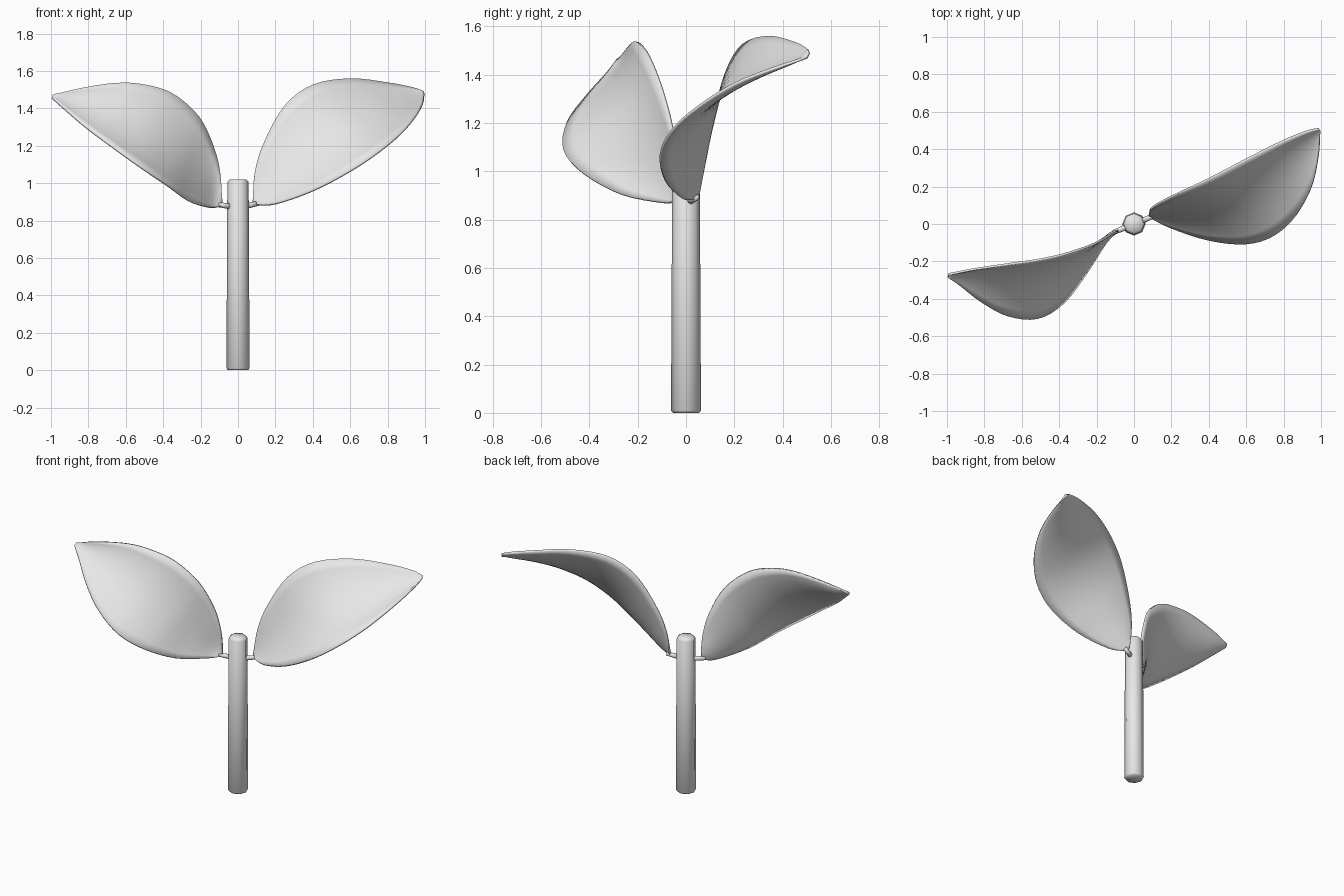
import bpy, bmesh, math
from mathutils import Vector

if "Cube" in bpy.data.objects:
    bpy.data.objects.remove(bpy.data.objects["Cube"])

grey = bpy.data.materials.new("plain_grey")
grey.diffuse_color = (0.8, 0.8, 0.8, 1)
grey.use_nodes = True
grey.node_tree.nodes["Principled BSDF"].inputs["Base Color"].default_value = grey.diffuse_color


def finish(name, bm):
    bmesh.ops.recalc_face_normals(bm, faces=bm.faces[:])
    for f in bm.faces:
        f.smooth = True
    me = bpy.data.meshes.new(name)
    bm.to_mesh(me)
    bm.free()
    me.materials.append(grey)
    ob = bpy.data.objects.new(name, me)
    bpy.context.collection.objects.link(ob)
    return ob


def tube(name, rings, sides):
    """Closed tube through (centre, radius) rings, sides facing along the path."""
    bm = bmesh.new()
    axis = (rings[-1][0] - rings[0][0]).normalized()
    q = axis.to_track_quat('Z', 'Y')
    loops = []
    for c, r in rings:
        loops.append([bm.verts.new(c + q @ Vector((r * math.cos(2 * math.pi * i / sides),
                                                   r * math.sin(2 * math.pi * i / sides), 0)))
                      for i in range(sides)])
    for a, b in zip(loops, loops[1:]):
        for i in range(sides):
            j = (i + 1) % sides
            bm.faces.new((a[i], a[j], b[j], b[i]))
    bm.faces.new(loops[0][::-1])
    bm.faces.new(loops[-1])
    return finish(name, bm)


def smooth_path(pts, steps=4):
    """Catmull-Rom curve through the points."""
    p = [Vector(v) for v in pts]
    p = [2 * p[0] - p[1]] + p + [2 * p[-1] - p[-2]]
    out = []
    for k in range(1, len(p) - 2):
        a, b, c, d = p[k - 1:k + 3]
        for s in range(steps):
            t = s / steps
            out.append(0.5 * (2 * b + (c - a) * t + (2 * a - 5 * b + 4 * c - d) * t * t
                              + (3 * b - a - 3 * c + d) * t ** 3))
    out.append(p[-2])
    return out


def leaf(name, front, back, sag=0.06, across=10):
    """Cupped blade stretched between its front edge and its back edge."""
    f, b = smooth_path(front), smooth_path(back)
    n = len(f)
    m = n // 2
    normal = (f[-1] - f[0]).cross(f[m] - b[m]).normalized()
    if normal.z < 0:
        normal = -normal
    bm = bmesh.new()
    rows = []
    for i in range(n):
        depth = sag * math.sin(math.pi * i / (n - 1))
        rows.append([bm.verts.new(f[i].lerp(b[i], j / across)
                                  - normal * depth * 4 * (j / across) * (1 - j / across))
                     for j in range(across + 1)])
    for r, s in zip(rows, rows[1:]):
        for j in range(across):
            bm.faces.new((r[j], r[j + 1], s[j + 1], s[j]))
    ob = finish(name, bm)
    mod = ob.modifiers.new("thickness", 'SOLIDIFY')
    mod.thickness = 0.012
    mod.offset = 0
    return ob


# Upright eight-sided stem with softened ends
tube("stem", [(Vector((0, 0, z)), r) for z, r in
              ((0, 0.054), (0.01, 0.062), (1.005, 0.057), (1.02, 0.045))], 8)

# Leaf stalks
tube("right_leaf_stalk", [(Vector((0.03, 0.012, 0.875)), 0.016),
                          (Vector((0.11, 0.045, 0.892)), 0.013)], 8)
tube("left_leaf_stalk", [(Vector((-0.03, -0.012, 0.875)), 0.016),
                         (Vector((-0.11, -0.045, 0.885)), 0.013)], 8)

# Right leaf, reaching back
leaf("right_leaf",
     [(0.09, 0.035, 0.885), (0.20, -0.02, 0.89), (0.40, -0.085, 0.96), (0.60, -0.105, 1.065),
      (0.75, -0.06, 1.165), (0.87, 0.05, 1.265), (0.95, 0.20, 1.36), (0.985, 0.36, 1.425),
      (0.995, 0.50, 1.47)],
     [(0.08, 0.05, 0.90), (0.09, 0.08, 1.06), (0.14, 0.115, 1.22), (0.25, 0.17, 1.415),
      (0.40, 0.24, 1.525), (0.60, 0.345, 1.557), (0.80, 0.445, 1.535), (0.93, 0.497, 1.51),
      (0.99, 0.508, 1.49)])

# Left leaf, reaching forward
leaf("left_leaf",
     [(-0.095, -0.045, 0.875), (-0.15, -0.10, 0.87), (-0.26, -0.27, 0.905), (-0.38, -0.425, 0.99),
      (-0.52, -0.505, 1.085), (-0.68, -0.49, 1.20), (-0.82, -0.415, 1.305), (-0.93, -0.33, 1.40),
      (-0.995, -0.285, 1.458)],
     [(-0.085, -0.035, 0.90), (-0.095, -0.045, 1.05), (-0.13, -0.06, 1.19), (-0.21, -0.105, 1.355),
      (-0.35, -0.155, 1.478), (-0.50, -0.19, 1.526), (-0.65, -0.212, 1.535), (-0.84, -0.24, 1.508),
      (-0.99, -0.268, 1.472)])
